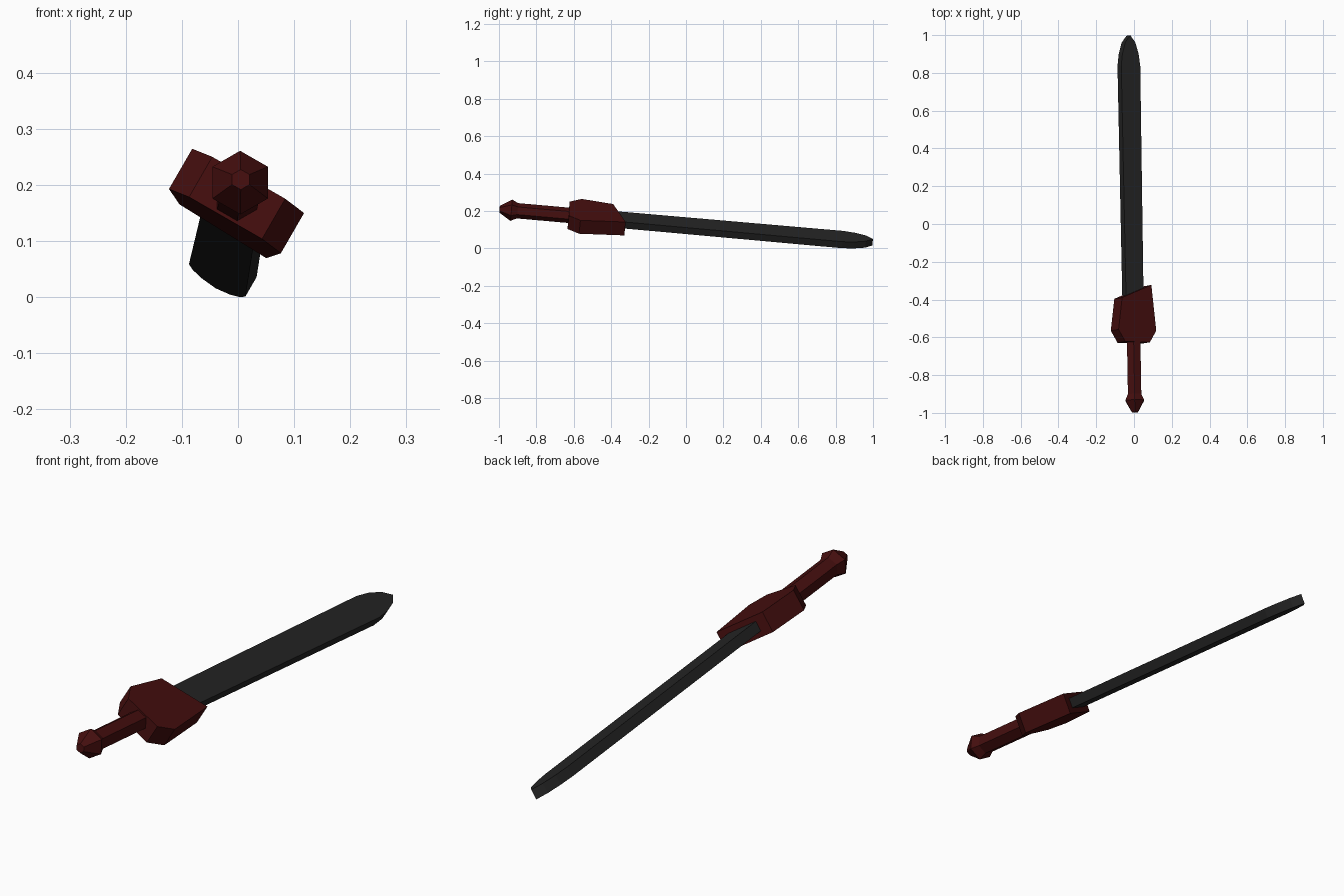
import bpy, bmesh, math
from mathutils import Vector, Matrix

if "Cube" in bpy.data.objects:
    bpy.data.objects.remove(bpy.data.objects["Cube"])

# Sword frame: X = blade width, Y = pommel to tip, Z = blade thickness
axis = Vector((-0.035, 2.0, -0.177)).normalized()
wide = Vector((math.cos(math.radians(30)), 0, -0.5))
wide = (wide - axis * wide.dot(axis)).normalized()
thick = wide.cross(axis)
FRAME = Matrix.Translation((-0.0125, 0, 0.1215)) @ Matrix((wide, axis, thick)).transposed().to_4x4()


def material(name, color):
    m = bpy.data.materials.new(name)
    m.diffuse_color = (*color, 1)
    m.use_nodes = True
    m.node_tree.nodes["Principled BSDF"].inputs["Base Color"].default_value = m.diffuse_color
    return m


def finish(name, bm, mat):
    bmesh.ops.recalc_face_normals(bm, faces=bm.faces)
    bm.transform(FRAME)
    me = bpy.data.meshes.new(name)
    bm.to_mesh(me)
    bm.free()
    me.materials.append(mat)
    ob = bpy.data.objects.new(name, me)
    bpy.context.collection.objects.link(ob)
    return ob


def slab(name, outline, thickness, mat):
    """Flat outline in the width/length plane, extruded through its thickness."""
    bm = bmesh.new()
    face = bm.faces.new([bm.verts.new((x, y, -thickness / 2)) for x, y in outline])
    new = bmesh.ops.extrude_face_region(bm, geom=[face])["geom"]
    bmesh.ops.translate(bm, vec=(0, 0, thickness),
                        verts=[v for v in new if isinstance(v, bmesh.types.BMVert)])
    return finish(name, bm, mat)


def hex_lathe(name, profile, mat):
    """Six-sided rings (length, radius) joined along the sword axis."""
    bm = bmesh.new()
    rings = [[bm.verts.new((r * math.cos(k * math.pi / 3), y, r * math.sin(k * math.pi / 3)))
              for k in range(6)] for y, r in profile]
    for a, b in zip(rings, rings[1:]):
        for k in range(6):
            n = (k + 1) % 6
            bm.faces.new((a[k], a[n], b[n], b[k]))
    bm.faces.new(rings[0])
    bm.faces.new(rings[-1])
    return finish(name, bm, mat)


steel = material("dark_steel", (0.018, 0.018, 0.018))
red = material("dark_red", (0.06, 0.0045, 0.0045))

# Blade: straight flat bar with a curved point
side = [(0.053, -0.5), (0.058, 0.84), (0.049, 0.905), (0.03, 0.965)]
blade = side + [(0, 1.002)] + [(-x, y) for x, y in reversed(side)]
slab("blade", blade, 0.04, steel)

# Guard: chunky block with chamfered rear corners and a slanted front
guard = [(-0.075, -0.63), (0.075, -0.63), (0.115, -0.567), (0.09, -0.325),
         (-0.09, -0.397), (-0.115, -0.567)]
slab("guard", guard, 0.083, red)

# Grip and pommel
hex_lathe("grip", [(-0.93, 0.041), (-0.6, 0.041)], red)
hex_lathe("pommel", [(-1.001, 0.018), (-0.938, 0.057), (-0.905, 0.041)], red)
